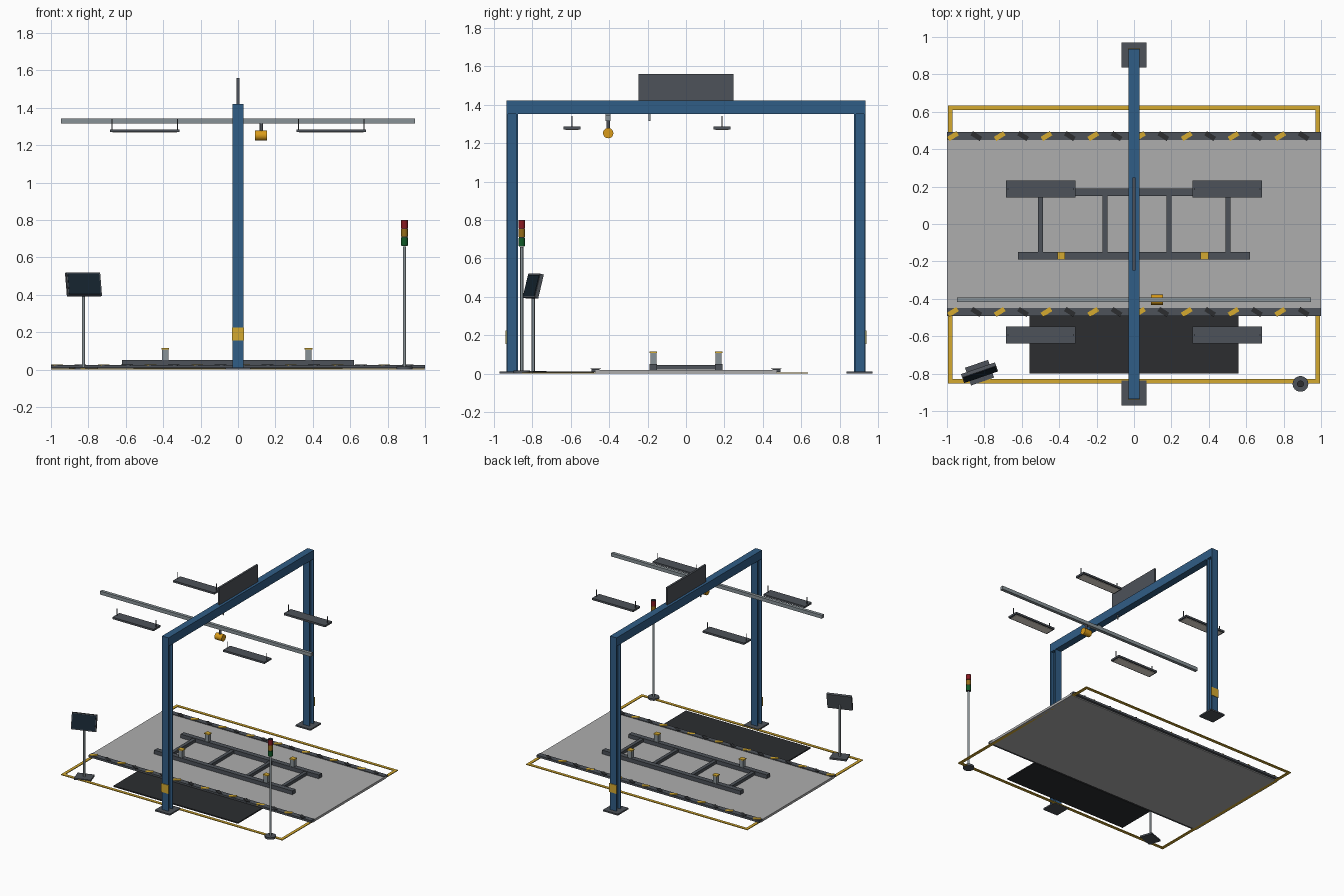
import bpy, bmesh
from math import radians, pi
from mathutils import Matrix, Vector, Euler

if "Cube" in bpy.data.objects:
    bpy.data.objects.remove(bpy.data.objects["Cube"])


def mat(name, r, g, b):
    m = bpy.data.materials.new(name)
    m.diffuse_color = (r, g, b, 1)
    m.use_nodes = True
    m.node_tree.nodes["Principled BSDF"].inputs["Base Color"].default_value = m.diffuse_color
    return m


BLUE = mat("painted_blue", 0.03, 0.11, 0.24)
YELLOW = mat("safety_yellow", 0.66, 0.40, 0.03)
ORANGE = mat("hoist_orange", 0.70, 0.33, 0.01)
DARK = mat("dark_steel", 0.075, 0.085, 0.10)
BLACK = mat("black_rubber", 0.025, 0.027, 0.03)
STEEL = mat("light_steel", 0.25, 0.29, 0.31)
FLOOR = mat("concrete", 0.42, 0.42, 0.42)
PALE = mat("diffuser", 0.85, 0.80, 0.70)
SCREEN = mat("screen_glass", 0.008, 0.018, 0.03)
RED = mat("signal_red", 0.25, 0.01, 0.015)
AMBER = mat("signal_amber", 0.30, 0.15, 0.01)
GREEN = mat("signal_green", 0.005, 0.10, 0.02)


def finish(name, bm, m):
    bmesh.ops.recalc_face_normals(bm, faces=bm.faces)
    me = bpy.data.meshes.new(name)
    bm.to_mesh(me)
    bm.free()
    me.materials.append(m)
    o = bpy.data.objects.new(name, me)
    bpy.context.collection.objects.link(o)
    return o


def box(name, c, size, m, rot=(0, 0, 0)):
    bm = bmesh.new()
    bmesh.ops.create_cube(bm, size=1)
    bmesh.ops.scale(bm, vec=size, verts=bm.verts)
    o = finish(name, bm, m)
    o.location = c
    o.rotation_euler = rot
    return o


def cyl(name, c, r, h, m, seg=20, rot=(0, 0, 0)):
    bm = bmesh.new()
    bmesh.ops.create_cone(bm, cap_ends=True, segments=seg, radius1=r, radius2=r, depth=h)
    for f in bm.faces:
        f.smooth = len(f.verts) == 4
    for e in bm.edges:
        e.smooth = all(f.smooth for f in e.link_faces)
    o = finish(name, bm, m)
    o.location = c
    o.rotation_euler = rot
    return o


def prism(name, pts, z0, z1, loc, m):
    bm = bmesh.new()
    f = bm.faces.new([bm.verts.new((x, y, z0)) for x, y in pts])
    g = bmesh.ops.extrude_face_region(bm, geom=[f])
    bmesh.ops.translate(bm, vec=(0, 0, z1 - z0),
                        verts=[v for v in g["geom"] if isinstance(v, bmesh.types.BMVert)])
    o = finish(name, bm, m)
    o.location = loc
    return o


# Floor deck, edge curbs with hazard markings
box("floor_deck", (0, 0, 0.0105), (2, 0.94, 0.019), FLOOR)
for s, side in ((-1, "front"), (1, "rear")):
    box(f"{side}_curb", (0, s * 0.47, 0.0165), (2, 0.042, 0.017), DARK)
    for i in range(16):
        yellow = i % 2 == 0
        box(f"{side}_hazard_mark_{i}", (-0.968 + i * 0.125, s * 0.47, 0.0255), (0.058, 0.026, 0.005),
            YELLOW if yellow else BLACK, (0, 0, radians(32 if yellow else -32)))

# Yellow boundary line
for y in (-0.841, 0.622):
    box("boundary_line_long", (0, y, 0.004), (1.99, 0.024, 0.006), YELLOW)
for x in (-0.983, 0.983):
    box("boundary_line_side", (x, -0.1095, 0.004), (0.024, 1.463, 0.006), YELLOW)

# Standing mat
box("standing_mat", (0, -0.64, 0.006), (1.12, 0.32, 0.010), BLACK)

# Gantry: I-section columns, base plates, marker plates, crossbeam
a, w, b, f = 0.029, 0.006, 0.030, 0.021
half = [(-a, -b), (a, -b), (a, -f), (w, -f), (w, f), (a, f)]
section = half + [(a, b), (-a, b), (-a, f), (-w, f), (-w, -f), (-a, -f)]
for s, side in ((-1, "front"), (1, "rear")):
    prism(f"{side}_column", section, 0.01, 1.352, (0, s * 0.905, 0), BLUE)
    box(f"{side}_base_plate", (0, s * 0.903, 0.006), (0.134, 0.135, 0.012), DARK)
    box(f"{side}_column_marker", (0, s * 0.936, 0.19), (0.066, 0.006, 0.07), YELLOW)
box("crossbeam", (0, 0, 1.386), (0.058, 1.87, 0.07), BLUE)
box("header_panel", (0, 0, 1.489), (0.016, 0.496, 0.14), DARK)
box("beam_drop_tab", (0, -0.19, 1.335), (0.008, 0.008, 0.04), STEEL)

# Overhead rail and hoist
box("overhead_rail", (0, -0.405, 1.329), (1.894, 0.026, 0.028), STEEL)
box("rail_hanger", (0, -0.405, 1.347), (0.03, 0.026, 0.01), STEEL)
cyl("hoist_neck", (0.125, -0.405, 1.295), 0.009, 0.05, DARK, 12)
cyl("hoist_body", (0.123, -0.405, 1.252), 0.027, 0.065, ORANGE, 20, (0, pi / 2, 0))

# Hanging work lamps
for x in (-0.498, 0.498):
    for y in (-0.593, 0.187):
        box("lamp_housing", (x, y, 1.278), (0.371, 0.09, 0.015), DARK)
        box("lamp_diffuser", (x, y, 1.2695), (0.345, 0.068, 0.004), PALE)
        for dx in (-0.175, 0.175):
            cyl("lamp_wire", (x + dx, y, 1.312), 0.003, 0.056, DARK, 8)

# Ladder frame with support pegs
for y in (-0.17, 0.17):
    box("frame_rail", (0, y, 0.035), (1.242, 0.04, 0.032), DARK)
    for x in (-0.389, 0.377):
        box("support_peg", (x, y, 0.079), (0.034, 0.032, 0.06), STEEL)
        box("peg_cap", (x, y, 0.112), (0.041, 0.038, 0.008), YELLOW)
for x in (-0.5, -0.155, 0.187, 0.503):
    box("frame_crossmember", (x, 0, 0.034), (0.028, 0.31, 0.024), DARK)

# Signal tower
tx, ty = 0.89, -0.855
cyl("tower_base", (tx, ty, 0.008), 0.042, 0.016, DARK, 24)
cyl("tower_pole", (tx, ty, 0.335), 0.008, 0.65, STEEL, 12)
cyl("tower_core", (tx, ty, 0.729), 0.015, 0.136, BLACK, 20)
for z, m, n in ((0.685, GREEN, "green"), (0.732, AMBER, "amber"), (0.777, RED, "red")):
    cyl(f"{n}_signal", (tx, ty, z), 0.018, 0.042, m, 20)
cyl("tower_cap", (tx, ty, 0.799), 0.018, 0.004, BLACK, 20)

# Operator terminal, turned towards the work area
yaw, tilt = radians(19), radians(-14)
px, py = -0.826, -0.795
box("terminal_base", (px, py, 0.007), (0.13, 0.10, 0.014), DARK, (0, 0, yaw))
cyl("terminal_pole", (px, py, 0.22), 0.008, 0.42, STEEL, 12)
rot = Euler((tilt, 0, yaw))
centre = Vector((px, py, 0.456))
box("terminal_housing", centre, (0.192, 0.02, 0.128), DARK, rot)
box("terminal_screen", centre + rot.to_matrix() @ Vector((0, -0.0105, 0)), (0.178, 0.004, 0.114), SCREEN, rot)
